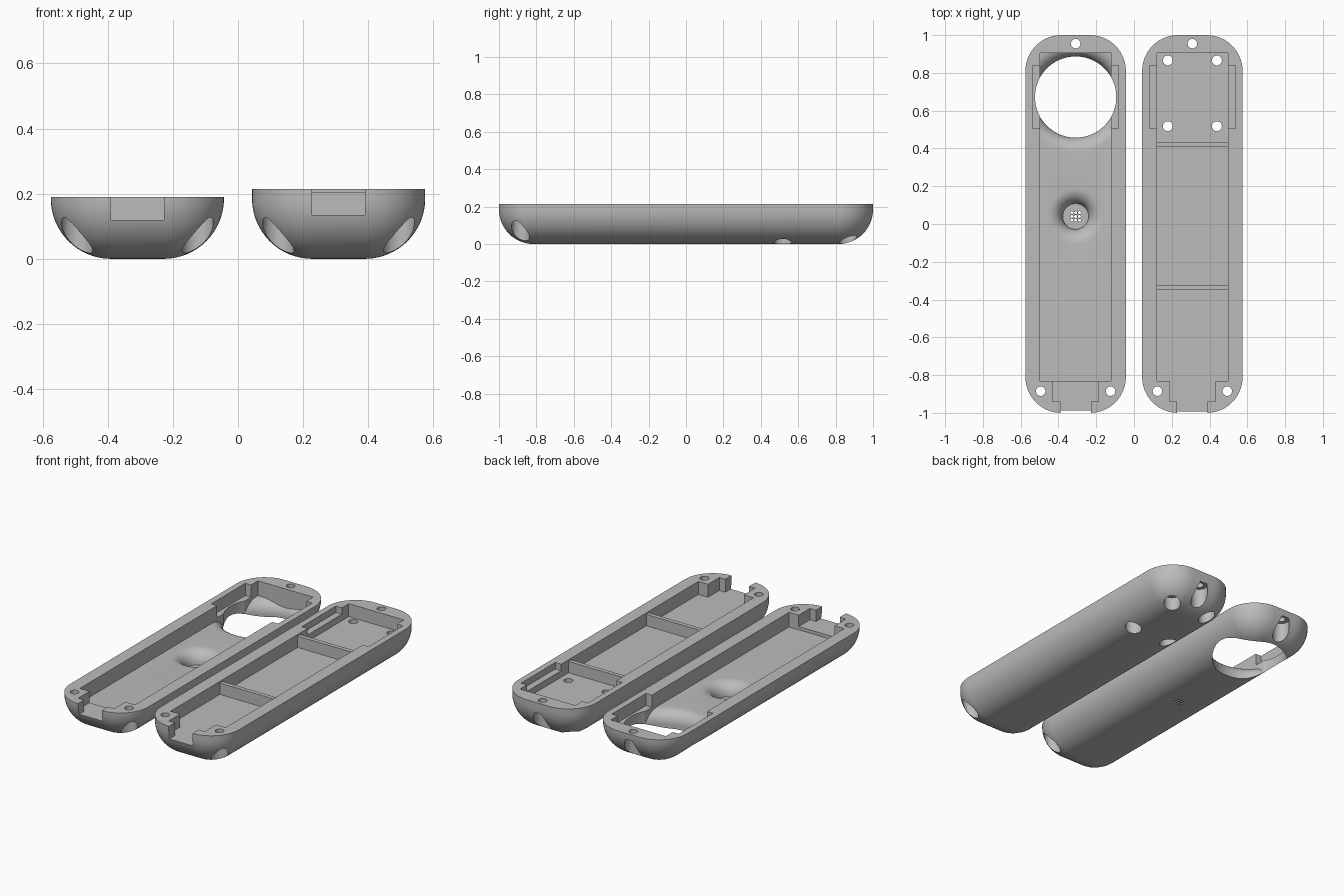
import bpy, bmesh, math
from mathutils import Vector

cube = bpy.data.objects.get("Cube")
if cube:
    bpy.data.objects.remove(cube, do_unlink=True)

grey = bpy.data.materials.new("plain grey")
grey.use_nodes = True
COLOUR = (0.5, 0.5, 0.5, 1)
grey.diffuse_color = COLOUR
grey.node_tree.nodes["Principled BSDF"].inputs["Base Color"].default_value = COLOUR

HALF_W, LENGTH_HALF, CORNER, FILLET = 0.266, 1.0, 0.19, 0.185


def finish(bm, name):
    bmesh.ops.recalc_face_normals(bm, faces=bm.faces)
    mesh = bpy.data.meshes.new(name)
    bm.to_mesh(mesh)
    bm.free()
    mesh.materials.append(grey)
    ob = bpy.data.objects.new(name, mesh)
    bpy.context.collection.objects.link(ob)
    return ob


def loft(name, rings):
    """Closed solid through a stack of rings with equal point counts."""
    bm = bmesh.new()
    rows = [[bm.verts.new(p) for p in ring] for ring in rings]
    n = len(rows[0])
    for a, b in zip(rows, rows[1:]):
        for i in range(n):
            j = (i + 1) % n
            bm.faces.new((a[i], a[j], b[j], b[i]))
    bm.faces.new(rows[0][::-1])
    bm.faces.new(rows[-1])
    return finish(bm, name)


def circle(x, y, z, r, n):
    return [Vector((x + r * math.cos(math.tau * i / n),
                    y + r * math.sin(math.tau * i / n), z)) for i in range(n)]


def rounded_ring(cx, z, inset, steps=14):
    r = CORNER - inset
    pts = []
    for k, (sx, sy) in enumerate(((1, 1), (-1, 1), (-1, -1), (1, -1))):
        for i in range(steps + 1):
            a = math.pi / 2 * (k + i / steps)
            pts.append(Vector((cx + sx * (HALF_W - CORNER) + r * math.cos(a),
                               sy * (LENGTH_HALF - CORNER) + r * math.sin(a), z)))
    return pts


def cylinder(x, y, z0, z1, r, n=32):
    return loft("cutter", [circle(x, y, z0, r, n), circle(x, y, z1, r, n)])


def flare(x, y, r, f, top, n=64):
    """Horn-shaped cutter that widens up to a level floor."""
    rings = []
    for i in range(11):
        t = math.pi / 2 * i / 10
        rings.append(circle(x, y, top - f + f * math.sin(t), r + f - f * math.cos(t), n))
    rings.append(circle(x, y, top + 0.002, r + f, n))
    return loft("cutter", rings)


def box(name, x0, x1, y0, y1, z0, z1):
    corners = ((x0, y0), (x1, y0), (x1, y1), (x0, y1))
    return loft(name, [[Vector((x, y, z)) for x, y in corners] for z in (z0, z1)])


def boolean(ob, tool, operation="DIFFERENCE"):
    mod = ob.modifiers.new("cut", "BOOLEAN")
    mod.operation, mod.solver, mod.object = operation, "EXACT", tool
    bpy.context.view_layer.objects.active = ob
    bpy.ops.object.modifier_apply(modifier=mod.name)
    bpy.data.objects.remove(tool, do_unlink=True)


def smooth(ob):
    bpy.ops.object.select_all(action="DESELECT")
    ob.select_set(True)
    bpy.context.view_layer.objects.active = ob
    bpy.ops.object.shade_smooth_by_angle(angle=math.radians(30))


def half_shell(name, cx, height, floor, notch, ledge):
    # rounded outer body
    rings = []
    for i in range(17):
        a = math.pi / 2 * i / 16
        rings.append(rounded_ring(cx, FILLET * (1 - math.cos(a)), FILLET * (1 - math.sin(a))))
    rings.append(rounded_ring(cx, height, 0))
    body = loft(name, rings)
    top = height + 0.05
    # main cavity, side ledges and stepped front notch
    for hw, y0, y1, z in ((0.188, -0.83, 0.905, floor), (0.228, 0.505, 0.838, ledge),
                          (0.122, -0.94, -0.82, notch), (0.081, -1.1, -0.93, notch)):
        boolean(body, box("cutter", cx - hw, cx + hw, y0, y1, z, top))
    # corner screw holes with recesses from below
    for dx, y in ((0, 0.955), (-0.185, -0.885), (0.185, -0.885)):
        boolean(body, cylinder(cx + dx, y, -0.1, 0.15, 0.048))
        boolean(body, cylinder(cx + dx, y, 0.1, top, 0.025))
    return body


# half with the large round opening
LX, LFLOOR = -0.309, 0.10
open_half = half_shell("open_half_shell", LX, 0.19, LFLOOR, 0.12, 0.115)
boolean(open_half, cylinder(LX, 0.672, -0.1, 0.3, 0.215, 96))
dish = flare(LX, 0.672, 0.215, 0.075, LFLOOR, 96)
boolean(dish, box("cutter", LX - 0.188, LX + 0.188, 0.3, 0.905, -0.1, 0.3), "INTERSECT")
boolean(open_half, dish)

# funnel with a grid of small holes
boolean(open_half, flare(LX, 0.04, 0.068, 0.08, LFLOOR))
for i in (-1, 0, 1):
    for j in (-1, 0, 1):
        boolean(open_half, cylinder(LX + 0.02 * i, 0.04 + 0.02 * j, -0.1, 0.05, 0.008, 12))
smooth(open_half)

# half with dividers and four mounting holes
RX, RFLOOR = 0.309, 0.135
divided_half = half_shell("divided_half_shell", RX, 0.215, RFLOOR, RFLOOR, 0.175)
for dx in (-0.13, 0.13):
    for y in (0.518, 0.866):
        boolean(divided_half, cylinder(RX + dx, y, -0.1, 0.085, 0.048))
        boolean(divided_half, cylinder(RX + dx, y, 0.05, 0.16, 0.026))
smooth(divided_half)

for name, y in (("rear_divider", 0.42), ("front_divider", -0.337)):
    box(name, RX - 0.19, RX + 0.19, y - 0.013, y + 0.013, RFLOOR - 0.01, 0.205)
